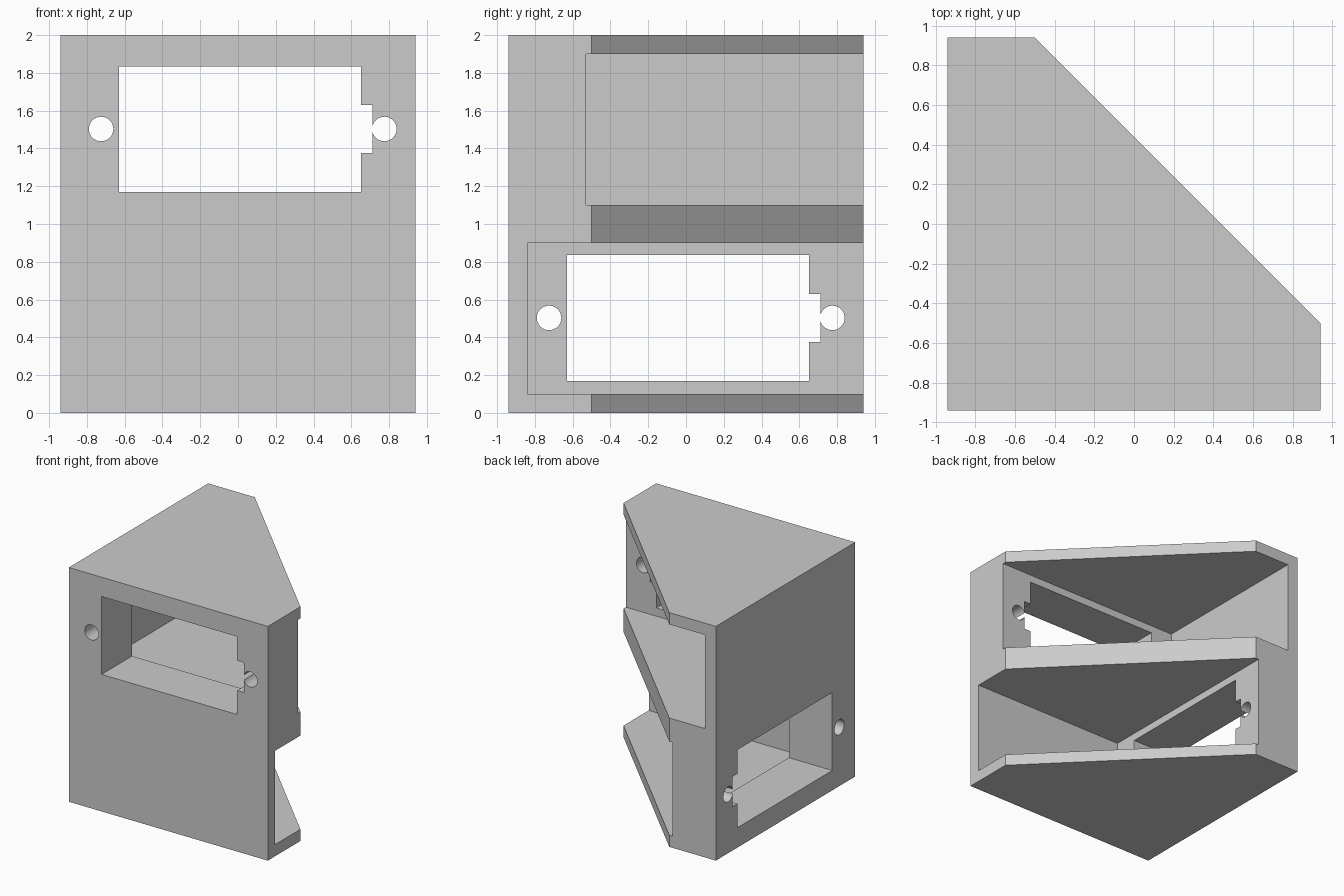
import bpy, bmesh, math

if "Cube" in bpy.data.objects:
    bpy.data.objects.remove(bpy.data.objects["Cube"])

E = 0.94      # half width of the block
WALL = 0.10   # thin wall
MOUNT = 0.41  # thick mounting wall


def prism(name, loop, vec):
    """Solid made by sweeping a closed loop of 3D points along vec."""
    bm = bmesh.new()
    face = bm.faces.new([bm.verts.new(p) for p in loop])
    ext = bmesh.ops.extrude_face_region(bm, geom=[face], use_keep_orig=True)
    bmesh.ops.translate(bm, vec=vec, verts=[g for g in ext["geom"] if isinstance(g, bmesh.types.BMVert)])
    bmesh.ops.recalc_face_normals(bm, faces=bm.faces)
    mesh = bpy.data.meshes.new(name)
    bm.to_mesh(mesh)
    bm.free()
    obj = bpy.data.objects.new(name, mesh)
    bpy.context.collection.objects.link(obj)
    return obj


def cut(target, cutter):
    mod = target.modifiers.new(cutter.name, 'BOOLEAN')
    mod.operation = 'DIFFERENCE'
    mod.solver = 'EXACT'
    mod.object = cutter
    cutter.hide_render = True
    bpy.context.view_layer.objects.active = target
    bpy.ops.object.modifier_apply(modifier=mod.name)
    bpy.data.objects.remove(cutter)


def rect(a0, a1, b0, b1):
    return [(a0, b0), (a1, b0), (a1, b1), (a0, b1)]


def circle(a, b, r, n=32):
    return [(a + r * math.cos(2 * math.pi * i / n), b + r * math.sin(2 * math.pi * i / n)) for i in range(n)]


# Block with a chamfered back right corner
outline = [(-E, -E), (E, -E), (E, -0.5), (-0.5, E), (-E, E)]
block = prism("two_bay_mounting_block", [(x, y, 0) for x, y in outline], (0, 0, 2))

# Window with cable notch, and two screw holes
window = [(-0.63, 0.17), (0.65, 0.17), (0.65, 0.375), (0.713, 0.375),
          (0.713, 0.63), (0.65, 0.63), (0.65, 0.835), (-0.63, 0.835)]
openings = [window, circle(-0.725, 0.503, 0.065), circle(0.775, 0.503, 0.065)]

# Upper bay opens to the front wall; lower bay is the same with x and y swapped
for z0, swap in ((1, False), (0, True)):
    def place(a, d, z):
        return (d, a, z + z0) if swap else (a, d, z + z0)

    # Pocket open on the diagonal side
    pocket = [place(a, d, WALL) for a, d in rect(-E + WALL, 1.2, -E + MOUNT, 1.2)]
    cut(block, prism("pocket_cutter", pocket, (0, 0, 0.8)))
    # Openings through the thick wall
    for shape in openings:
        loop = [place(a, -1.1, b) for a, b in shape]
        depth = 0.75
        cut(block, prism("opening_cutter", loop, (depth, 0, 0) if swap else (0, depth, 0)))

# Smooth screw holes, crisp edges elsewhere
block.select_set(True)
bpy.context.view_layer.objects.active = block
bpy.ops.object.shade_smooth_by_angle(angle=math.radians(30))
